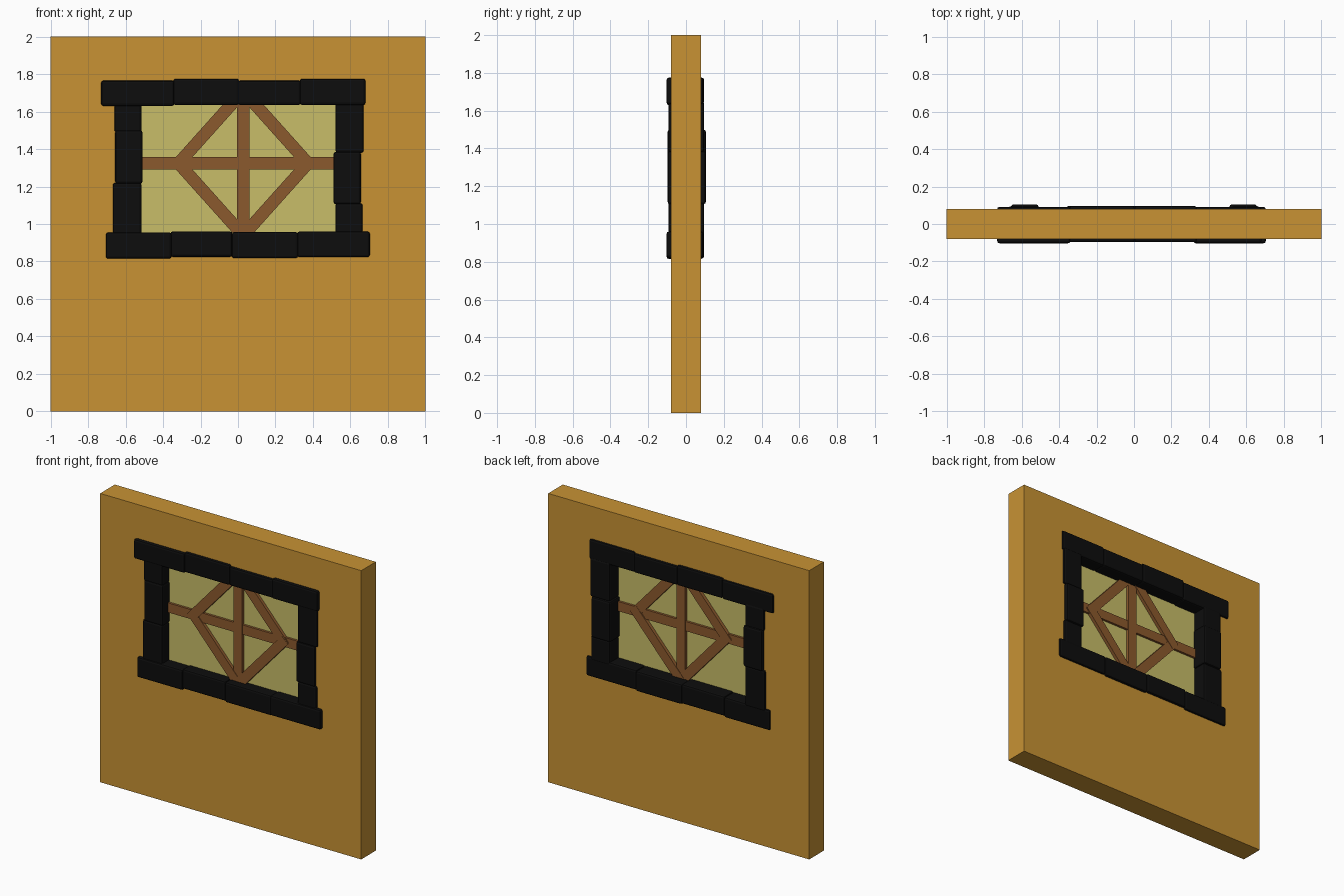
import bpy, bmesh, math

if "Cube" in bpy.data.objects:
    bpy.data.objects.remove(bpy.data.objects["Cube"])

def material(name, rgb):
    m = bpy.data.materials.new(name)
    m.diffuse_color = (*rgb, 1)
    m.use_nodes = True
    m.node_tree.nodes["Principled BSDF"].inputs["Base Color"].default_value = m.diffuse_color
    return m

PLASTER = material("ochre_plaster", (0.58, 0.29, 0.034))
BLACK = material("black_stone", (0.004, 0.004, 0.004))
WOOD = material("brown_wood", (0.26, 0.10, 0.026))
GLASS = material("yellow_glass", (0.58, 0.51, 0.14))

def add(name, bm, mat):
    bmesh.ops.recalc_face_normals(bm, faces=bm.faces)
    me = bpy.data.meshes.new(name)
    bm.to_mesh(me)
    bm.free()
    me.materials.append(mat)
    ob = bpy.data.objects.new(name, me)
    bpy.context.collection.objects.link(ob)
    return ob

def box(name, x0, x1, y0, y1, z0, z1, mat, bevel=0.0):
    bm = bmesh.new()
    bmesh.ops.create_cube(bm, size=1)
    for v in bm.verts:
        v.co = (x1 if v.co.x > 0 else x0, y1 if v.co.y > 0 else y0, z1 if v.co.z > 0 else z0)
    if bevel:
        bmesh.ops.bevel(bm, geom=bm.edges[:], offset=bevel, segments=2, profile=0.5, affect='EDGES')
    return add(name, bm, mat)

# Wall slab with a window opening
bm = bmesh.new()
def rect(x0, x1, z0, z1, y):
    return [bm.verts.new((x, y, z)) for x, z in ((x0, z0), (x1, z0), (x1, z1), (x0, z1))]
rings = [rect(-1, 1, 0, 2, -0.08), rect(-1, 1, 0, 2, 0.08),
         rect(-0.58, 0.58, 0.89, 1.70, 0.08), rect(-0.58, 0.58, 0.89, 1.70, -0.08)]
for k in range(4):
    a, b = rings[k], rings[(k + 1) % 4]
    for i in range(4):
        j = (i + 1) % 4
        bm.faces.new((a[i], a[j], b[j], b[i]))
add("wall", bm, PLASTER)

# Irregular stone surround: x0, x1, z0, z1, front y, back y
STONES = {
    "lintel_stone": [(-0.73, -0.34, 1.63, 1.765, -0.103, 0.092), (-0.345, 0.005, 1.635, 1.775, -0.097, 0.096),
                     (0.0, 0.335, 1.635, 1.765, -0.097, 0.096), (0.33, 0.68, 1.635, 1.775, -0.103, 0.092)],
    "sill_stone": [(-0.705, -0.355, 0.815, 0.955, -0.103, 0.092), (-0.36, -0.03, 0.825, 0.96, -0.097, 0.096),
                   (-0.033, 0.32, 0.818, 0.957, -0.097, 0.096), (0.317, 0.703, 0.823, 0.96, -0.103, 0.092)],
    "left_jamb_stone": [(-0.66, -0.515, 1.49, 1.65, -0.093, 0.095), (-0.655, -0.51, 1.215, 1.50, -0.097, 0.105),
                        (-0.668, -0.515, 0.94, 1.22, -0.093, 0.095)],
    "right_jamb_stone": [(0.52, 0.67, 1.38, 1.65, -0.093, 0.095), (0.51, 0.655, 1.105, 1.385, -0.097, 0.105),
                         (0.52, 0.665, 0.94, 1.11, -0.093, 0.095)],
}
for name, rows in STONES.items():
    for i, (x0, x1, z0, z1, y0, y1) in enumerate(rows):
        box(f"{name}_{i + 1}", x0, x1, y0, y1, z0, z1, BLACK, 0.012)

# Glass pane
YC = -0.012
box("glass_pane", -0.56, 0.56, YC - 0.01, YC + 0.01, 0.91, 1.68, GLASS)

# Wooden lattice: cross bars and a diamond
CX, CZ, W = 0.028, 1.324, 0.033
box("vertical_bar", CX - W, CX + W, YC - 0.029, YC + 0.029, 0.91, 1.68, WOOD)
box("horizontal_bar", -0.56, 0.56, YC - 0.026, YC + 0.026, CZ - W, CZ + W, WOOD)
A, B = 0.345, 0.385
for sx in (-1, 1):
    for sz in (-1, 1):
        end = 0.94 if sz > 0 else 1.0   # stop inside the surround
        length = math.hypot(A, B) * end
        d = 0.031 if sx * sz > 0 else 0.033
        bar = box(f"diamond_bar_{'left' if sx < 0 else 'right'}_{'lower' if sz < 0 else 'upper'}",
                  -0.025, length, YC - d, YC + d, -W, W, WOOD)
        bar.location = (CX + sx * A, 0, CZ)
        bar.rotation_euler = (0, -math.atan2(sz * B, -sx * A), 0)
